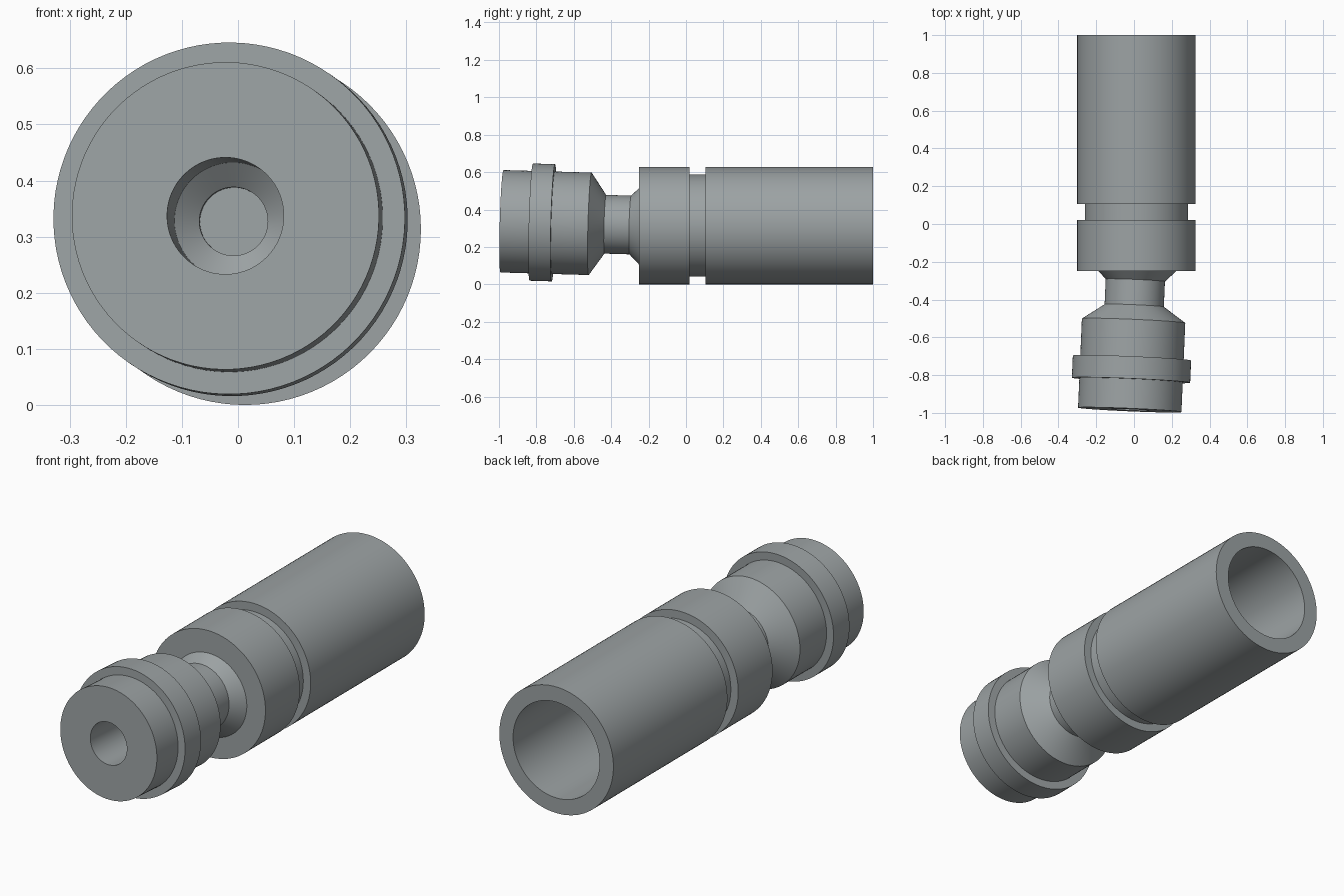
import bpy, bmesh, math
from mathutils import Vector

if "Cube" in bpy.data.objects:
    bpy.data.objects.remove(bpy.data.objects["Cube"])

steel = bpy.data.materials.new("steel grey")
steel.diffuse_color = (0.335, 0.365, 0.372, 1)
steel.use_nodes = True
steel.node_tree.nodes["Principled BSDF"].inputs["Base Color"].default_value = steel.diffuse_color


def lathe(name, profile, origin, axis, segments=96):
    """Spin (radius, distance) points round an axis; ends lie on the axis."""
    bm = bmesh.new()
    verts = [bm.verts.new((r, 0, s)) for r, s in profile]
    edges = [bm.edges.new(pair) for pair in zip(verts, verts[1:])]
    bmesh.ops.spin(bm, geom=verts + edges, cent=(0, 0, 0), axis=(0, 0, 1),
                   angle=math.tau, steps=segments, use_merge=True)
    bmesh.ops.remove_doubles(bm, verts=bm.verts, dist=1e-5)
    bmesh.ops.dissolve_degenerate(bm, edges=bm.edges, dist=1e-6)
    bmesh.ops.recalc_face_normals(bm, faces=bm.faces)
    mesh = bpy.data.meshes.new(name)
    bm.to_mesh(mesh)
    bm.free()
    mesh.materials.append(steel)
    obj = bpy.data.objects.new(name, mesh)
    bpy.context.collection.objects.link(obj)
    obj.location = origin
    obj.rotation_mode = 'QUATERNION'
    obj.rotation_quaternion = Vector((0, 0, 1)).rotation_difference(Vector(axis).normalized())
    bpy.ops.object.select_all(action='DESELECT')
    obj.select_set(True)
    bpy.context.view_layer.objects.active = obj
    bpy.ops.object.shade_smooth_by_angle(angle=math.radians(30))
    return obj


R = 0.3135          # body and collar radius

# Hollow sleeve with outer groove, open at the back
lathe("sleeve_body", [
    (0, -0.25), (R, -0.25), (R, 0.02), (0.273, 0.02), (0.273, 0.105),
    (R, 0.105), (R, 1.0), (0.238, 1.0), (0.238, 0.0), (0, 0.0)],
    (0.0125, 0, R), (0, 1, 0))

# Slightly tilted swivel head: flared neck, taper, collar and drilled front
lathe("swivel_head", [
    (0, 0.03), (0.235, 0.05), (0.157, 0.128), (0.157, 0.262), (0.274, 0.343),
    (0.274, 0.54), (R, 0.54), (R, 0.658), (0.274, 0.658), (0.274, 0.815),
    (0.104, 0.815), (0.104, 0.51), (0.061, 0.475), (0.061, 0.45), (0, 0.45)],
    (0.0125, -0.17, R), (-0.043, -1, 0.029))
